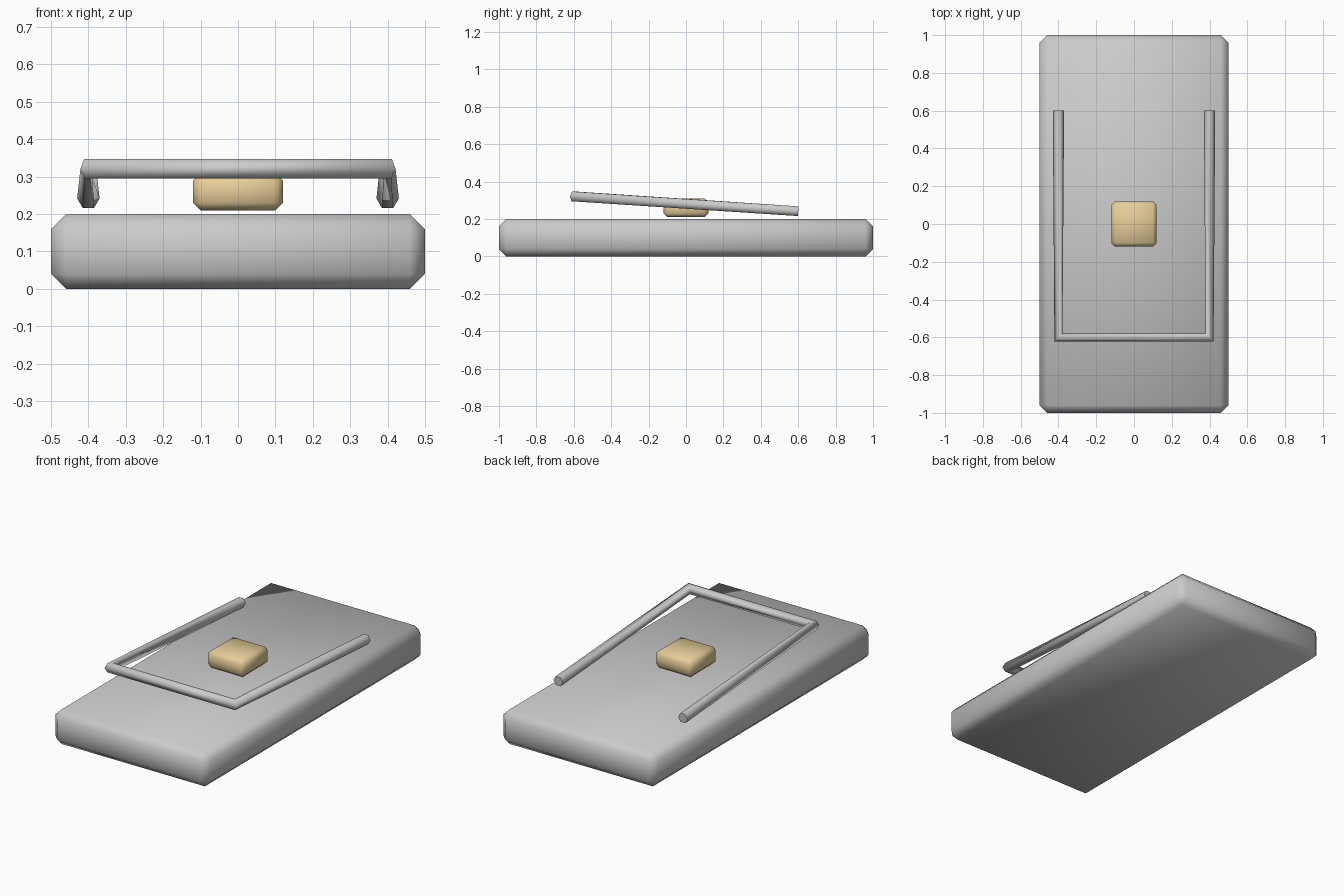
import bpy

if "Cube" in bpy.data.objects:
    bpy.data.objects.remove(bpy.data.objects["Cube"])


def rounded_box(name, size, center, bevel):
    """Box with a one-segment bevel and smooth shading."""
    bpy.ops.mesh.primitive_cube_add(size=1, location=center)
    ob = bpy.context.object
    ob.name = name
    ob.scale = size
    bpy.ops.object.transform_apply(location=False, rotation=False, scale=True)
    mod = ob.modifiers.new("edge_bevel", 'BEVEL')
    mod.width = bevel
    mod.segments = 1
    bpy.ops.object.shade_smooth()
    return ob


# base board
rounded_box("base_board", (1.0, 2.0, 0.2), (0, 0, 0.1), 0.04)

# bait block
bait = rounded_box("bait_block", (0.24, 0.24, 0.1), (0, 0, 0.26), 0.02)
tan = bpy.data.materials.new("tan")
tan.diffuse_color = (0.8, 0.62, 0.32, 1)
tan.use_nodes = True
tan.node_tree.nodes["Principled BSDF"].inputs["Base Color"].default_value = tan.diffuse_color
bait.data.materials.append(tan)

# U-shaped six-sided wire bar, raised toward the front
path = [(-0.4, 0.6, 0.242), (-0.4, -0.6, 0.321), (0.4, -0.6, 0.321), (0.4, 0.6, 0.242)]
curve = bpy.data.curves.new("wire_bar", 'CURVE')
curve.dimensions = '3D'
curve.twist_mode = 'Z_UP'
curve.bevel_depth = 0.03
curve.bevel_resolution = 1
curve.use_fill_caps = True
spline = curve.splines.new('POLY')
spline.points.add(len(path) - 1)
for point, co in zip(spline.points, path):
    point.co = (*co, 1)
spline.use_smooth = True
wire = bpy.data.objects.new("wire_bar", curve)
bpy.context.collection.objects.link(wire)
